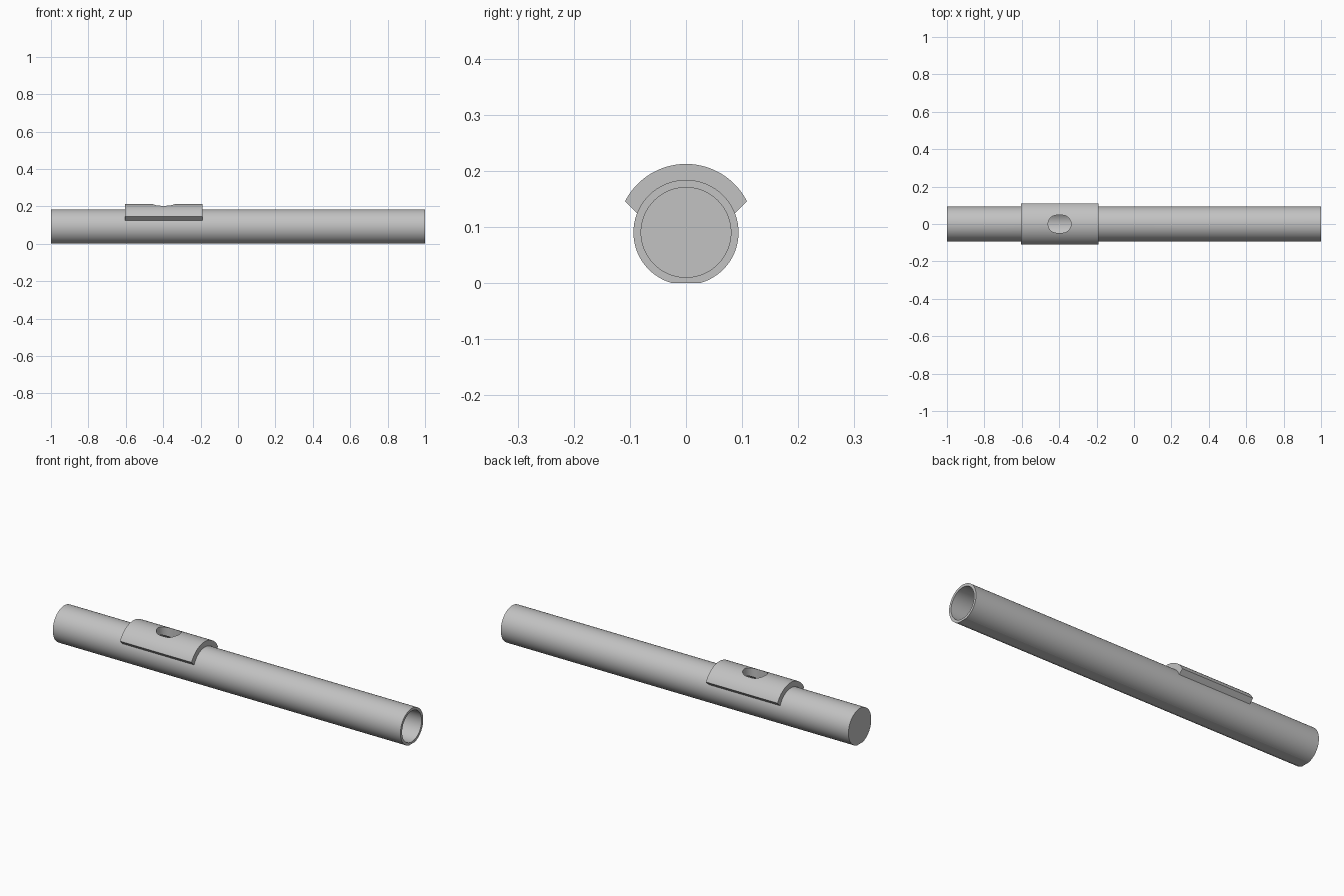
import bpy, bmesh
from math import sin, cos, pi, radians, asin, sqrt

if "Cube" in bpy.data.objects:
    bpy.data.objects.remove(bpy.data.objects["Cube"], do_unlink=True)

AXIS = 0.0905      # height of the tube axis
R_OUT, R_BORE, R_PLATE = 0.0937, 0.08, 0.122
HOLE_X = -0.398

metal = bpy.data.materials.new("satin grey metal")
metal.use_nodes = True
colour = (0.54, 0.54, 0.54, 1)
metal.diffuse_color = colour
metal.node_tree.nodes["Principled BSDF"].inputs["Base Color"].default_value = colour


def arc(radius, start, end, steps):
    """Points (a, b) on an arc, both ends included."""
    angles = [start + (end - start) * i / steps for i in range(steps + 1)]
    return [(radius * cos(a), radius * sin(a)) for a in angles]


def finish(name, bm):
    bmesh.ops.recalc_face_normals(bm, faces=bm.faces[:])
    mesh = bpy.data.meshes.new(name)
    bm.to_mesh(mesh)
    bm.free()
    mesh.materials.append(metal)
    obj = bpy.data.objects.new(name, mesh)
    bpy.context.collection.objects.link(obj)
    return obj


def prism(name, lower, upper):
    """Close two matching rings of points into a solid."""
    bm = bmesh.new()
    rings = [[bm.verts.new(p) for p in ring] for ring in (lower, upper)]
    bridge(bm, *rings)
    for ring in rings:
        bm.faces.new(ring)
    return finish(name, bm)


def bridge(bm, a, b):
    for i in range(len(a)):
        j = (i + 1) % len(a)
        bm.faces.new((a[i], a[j], b[j], b[i]))


def along_x(profile, x):
    return [(x, y, z + AXIS) for y, z in profile]


def subtract(obj, cutter):
    mod = obj.modifiers.new("cut", "BOOLEAN")
    mod.operation, mod.solver, mod.object = "DIFFERENCE", "EXACT", cutter
    bpy.context.view_layer.objects.active = obj
    bpy.ops.object.modifier_apply(modifier=mod.name)


# Tube: round with a narrow flat underneath
flat = asin(sqrt(R_OUT ** 2 - AXIS ** 2) / R_OUT)
outline = arc(R_OUT, -pi / 2 + flat, 1.5 * pi - flat, 96)
tube = prism("tube", along_x(outline, -1), along_x(outline, 1))

# Bore, open at the left end and closed at the other
circle = arc(R_BORE, 0, 2 * pi, 96)[:-1]
bore = prism("bore_cutter", along_x(circle, -0.97), along_x(circle, 1.1))

# Lip plate: saddle over the tube with slanted lower edges
outer, inner = radians(27), radians(19.8)
saddle = arc(R_PLATE, outer, pi - outer, 48) + arc(0.088, pi - inner, inner, 48)
plate = prism("lip_plate", along_x(saddle, -0.603), along_x(saddle, -0.191))

# Blow hole: rounded slot down through the plate and the tube wall
right = [(x + 0.0145, y) for x, y in arc(0.047, -pi / 2, pi / 2, 24)]
left = [(-x, -y) for x, y in right]
slot = [(x + HOLE_X, y) for x, y in right + left]
hole = prism("hole_cutter", [(x, y, AXIS) for x, y in slot],
             [(x, y, 0.3) for x, y in slot])

subtract(tube, bore)
subtract(tube, hole)
subtract(plate, hole)
for cutter in (bore, hole):
    bpy.data.objects.remove(cutter, do_unlink=True)

# Smooth curved walls, crisp edges
bpy.ops.object.select_all(action="DESELECT")
for obj in (tube, plate):
    obj.select_set(True)
    bpy.context.view_layer.objects.active = obj
bpy.ops.object.shade_smooth_by_angle(angle=radians(12))
